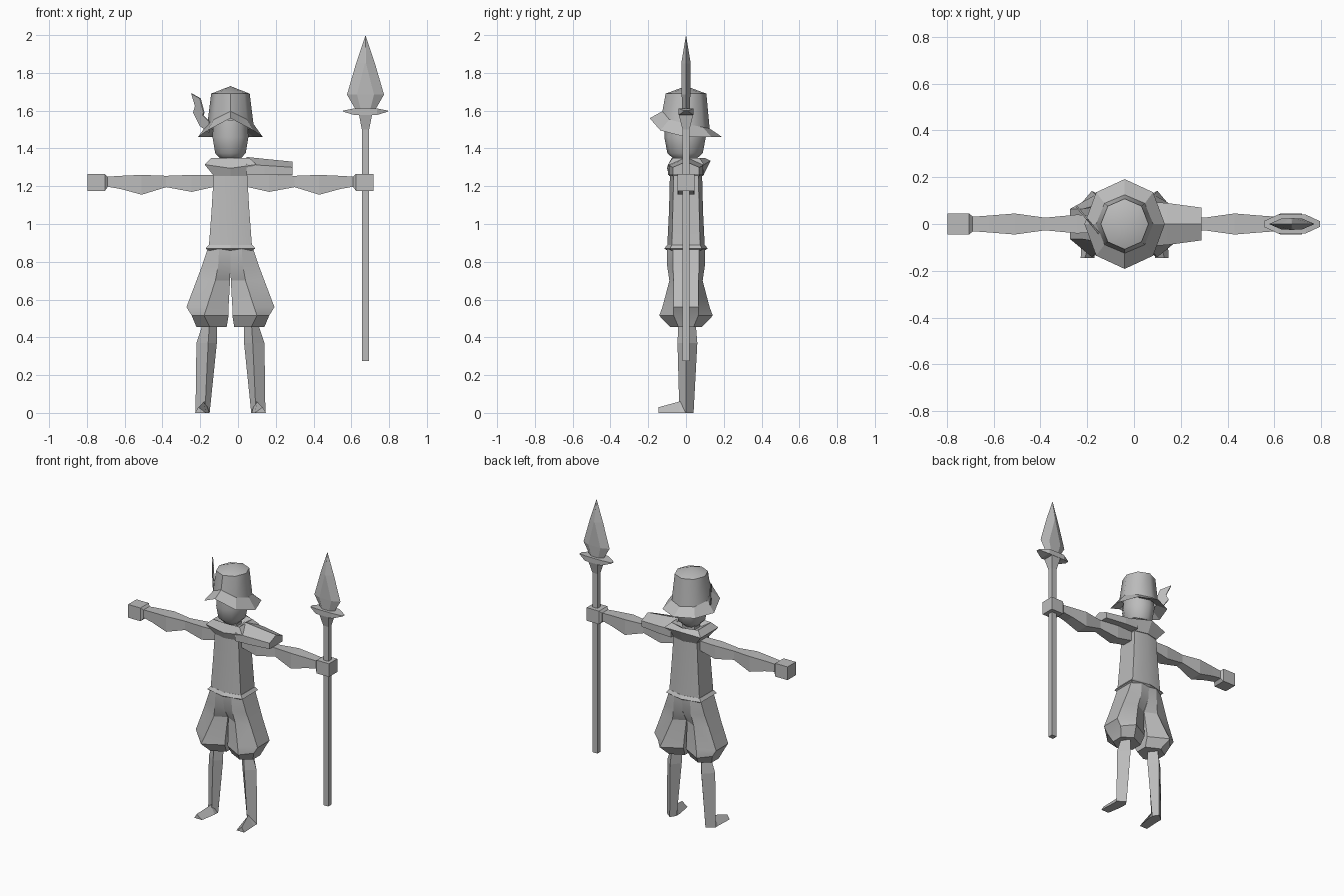
import bpy, bmesh, math
from mathutils import Vector

if "Cube" in bpy.data.objects:
    bpy.data.objects.remove(bpy.data.objects["Cube"])

CX = -0.04      # body centre line
PX = 0.675      # spear axis

grey = bpy.data.materials.new("plain_grey")
grey.diffuse_color = (0.5, 0.5, 0.5, 1)
grey.use_nodes = True
grey.node_tree.nodes["Principled BSDF"].inputs["Base Color"].default_value = grey.diffuse_color


def finish(name, bm, smooth=None):
    bmesh.ops.recalc_face_normals(bm, faces=bm.faces)
    me = bpy.data.meshes.new(name)
    bm.to_mesh(me)
    bm.free()
    me.materials.append(grey)
    ob = bpy.data.objects.new(name, me)
    bpy.context.collection.objects.link(ob)
    if smooth:
        bpy.ops.object.select_all(action='DESELECT')
        ob.select_set(True)
        bpy.context.view_layer.objects.active = ob
        bpy.ops.object.shade_smooth_by_angle(angle=math.radians(smooth))
    return ob


def loft(name, rings, smooth=None, caps=(True, True)):
    """Skin a row of rings that share a point count; one-point rings close to a tip."""
    bm = bmesh.new()
    vs = [[bm.verts.new(p) for p in r] for r in rings]
    for a, b in zip(vs, vs[1:]):
        n = max(len(a), len(b))
        for i in range(n):
            j = (i + 1) % n
            if len(b) == 1:
                bm.faces.new((a[i], a[j], b[0]))
            elif len(a) == 1:
                bm.faces.new((a[0], b[j], b[i]))
            else:
                bm.faces.new((a[i], a[j], b[j], b[i]))
    for r, cap in ((vs[0], caps[0]), (vs[-1], caps[1])):
        if cap and len(r) > 2:
            bm.faces.new(r)
    return finish(name, bm, smooth)


def rect_z(x, hx, hy, z):
    return [(x - hx, -hy, z), (x + hx, -hy, z), (x + hx, hy, z), (x - hx, hy, z)]


def rect_x(x, hy, z0, z1):
    return [(x, -hy, z0), (x, hy, z0), (x, hy, z1), (x, -hy, z1)]


def hexa(w, side, front, z, back=None, dz=0):
    """Body section with a blunt front and back ridge."""
    back = back or front
    return [(CX, -front, z - dz), (CX + w, -side, z), (CX + w, side, z),
            (CX, back, z + dz), (CX - w, side, z), (CX - w, -side, z)]


def octa(rx, ry, zf, zs, zb):
    """Eight-sided hat ring with separate front, side and back heights."""
    out = []
    for i in range(8):
        a = i * math.pi / 4
        s, c = math.sin(a), math.cos(a)
        z = zs + (zf - zs) * max(c, 0) ** 3 + (zb - zs) * max(-c, 0)
        out.append((CX + rx * s, -ry * c, z))
    return out


# Torso, belt and flared collar
loft("torso", [hexa(0.115, 0.075, 0.1, 0.87), hexa(0.1, 0.07, 0.09, 1.07),
               hexa(0.088, 0.065, 0.085, 1.27)], 42)
loft("belt", [hexa(0.115, 0.075, 0.1, 0.86), hexa(0.132, 0.085, 0.115, 0.87),
              hexa(0.115, 0.075, 0.1, 0.89)])
loft("collar", [hexa(0.088, 0.07, 0.09, 1.255), hexa(0.137, 0.095, 0.1, 1.315, 0.13, 0.02),
                hexa(0.1, 0.07, 0.075, 1.35, 0.1), hexa(0.05, 0.04, 0.05, 1.32)])
loft("neck", [hexa(0.045, 0.03, 0.045, 1.28), hexa(0.045, 0.03, 0.045, 1.38)], 42)

# Single shoulder plate with a roof ridge
loft("shoulder_plate", [[(x, -y, 1.26), (x, -y, e), (x, 0, t), (x, y, e), (x, y, 1.26)]
                        for x, y, e, t in ((0.045, 0.095, 1.315, 1.355), (0.14, 0.09, 1.31, 1.345),
                                           (0.288, 0.07, 1.30, 1.33))])

# Arms: distance from centre line, half depth, underside, top
ARM = [(0.07, 0.035, 1.2, 1.26), (0.205, 0.04, 1.17, 1.26), (0.34, 0.027, 1.195, 1.255),
       (0.47, 0.045, 1.155, 1.26), (0.58, 0.036, 1.185, 1.255), (0.665, 0.03, 1.2, 1.25)]
# Breeches: height, outer (u, y), front (u, y), inner (u, y)
BREECHES = [(0.87, 0.12, 0.07, 0.06, 0.1, 0.0, 0.1), (0.78, 0.15, 0.07, 0.065, 0.1, 0.0, 0.095),
            (0.70, 0.18, 0.065, 0.08, 0.088, 0.002, 0.05), (0.56, 0.233, 0.065, 0.125, 0.125, 0.01, 0.065),
            (0.515, 0.205, 0.065, 0.14, 0.142, 0.01, 0.07), (0.455, 0.18, 0.04, 0.11, 0.085, 0.02, 0.04)]
for s, side in ((-1, "right"), (1, "left")):
    loft(side + "_arm", [rect_x(CX + s * u, y, a, b) for u, y, a, b in ARM])
    loft(side + "_hand", [rect_x(CX + s * u, y, a, b) for u, y, a, b in
                          ((0.65, 0.032, 1.195, 1.25), (0.665, 0.045, 1.175, 1.265), (0.758, 0.045, 1.175, 1.265))])
    loft(side + "_breeches", [[(CX + s * u, y, z) for u, y in
                               ((ou, -oy), (fu, -fy), (iu, -iy), (iu, iy), (fu, fy), (ou, oy))]
                              for z, ou, oy, fu, fy, iu, iy in BREECHES], 25)
    # Diamond-section calf
    loft(side + "_calf", [[(CX + s * o, 0, z), (CX + s * m, -f, z), (CX + s * i, 0, z), (CX + s * m, b, z)]
                          for z, o, m, i, f, b in ((0.49, 0.14, 0.11, 0.07, 0.04, 0.05),
                                                   (0.37, 0.18, 0.118, 0.072, 0.045, 0.06),
                                                   (0.0, 0.185, 0.135, 0.11, 0.035, 0.04))])
    # Wedge foot
    loft(side + "_foot", [[(CX + s * a, y, 0), (CX + s * b, y, 0), (CX + s * m, y, z)]
                          for y, a, b, m, z in ((0.0, 0.112, 0.183, 0.135, 0.075),
                                                (-0.035, 0.112, 0.183, 0.14, 0.06),
                                                (-0.145, 0.13, 0.188, 0.17, 0.03))])

# Head
head = [[(CX + r * math.sin(k * math.pi / 5), -0.005 - 1.1 * r * math.cos(k * math.pi / 5), z)
         for k in range(10)] for r, z in ((0.045, 1.335), (0.085, 1.375), (0.1, 1.46), (0.095, 1.55))]
loft("head", head, 60)

# Hat: drooping brim turned up in front, tall crown
brim_in = octa(0.122, 0.125, 1.597, 1.53, 1.505)
loft("hat_brim", [octa(0.11, 0.115, 1.575, 1.51, 1.49), octa(0.172, 0.192, 1.56, 1.46, 1.46), brim_in],
     None, (False, False))
loft("hat_crown", [brim_in, octa(0.102, 0.108, 1.69, 1.69, 1.69), [(CX, 0, 1.73)]], 50, (False, False))

# Feather: thin plate standing on the side of the hat
OUTLINE = [(-0.155, 1.485), (-0.2, 1.52), (-0.235, 1.59), (-0.225, 1.625), (-0.245, 1.69),
           (-0.2, 1.665), (-0.18, 1.59), (-0.185, 1.575), (-0.15, 1.54)]
side_v = Vector((0.77, 0.64, 0)) * 0.004
loft("feather", [[Vector((x, -0.04 - 1.2 * (x + 0.15), z)) + side_v * k for x, z in OUTLINE] for k in (-1, 1)])

# Spear: shaft with socket, cross guard, faceted blade
loft("spear_shaft", [rect_z(PX, 0.019, 0.018, 0.275), rect_z(PX, 0.019, 0.018, 1.5),
                     rect_z(PX, 0.036, 0.04, 1.585)])
loft("spear_guard", [[(PX + u, -y, a), (PX + u, y, a), (PX + u, y, b), (PX + u, -y, b)]
                     for u, y, a, b in ((-0.12, 0.012, 1.595, 1.6), (-0.06, 0.04, 1.577, 1.612),
                                        (0.06, 0.04, 1.577, 1.612), (0.12, 0.012, 1.595, 1.6))])
loft("spear_blade", [[(PX - o, 0, z), (PX - i, -y, z), (PX + i, -y, z),
                      (PX + o, 0, z), (PX + i, y, z), (PX - i, y, z)]
                     for o, i, y, z in ((0.052, 0.025, 0.02, 1.605), (0.098, 0.045, 0.023, 1.685),
                                        (0.05, 0.003, 0.025, 1.85))] + [[(PX, 0, 2.0)]])
